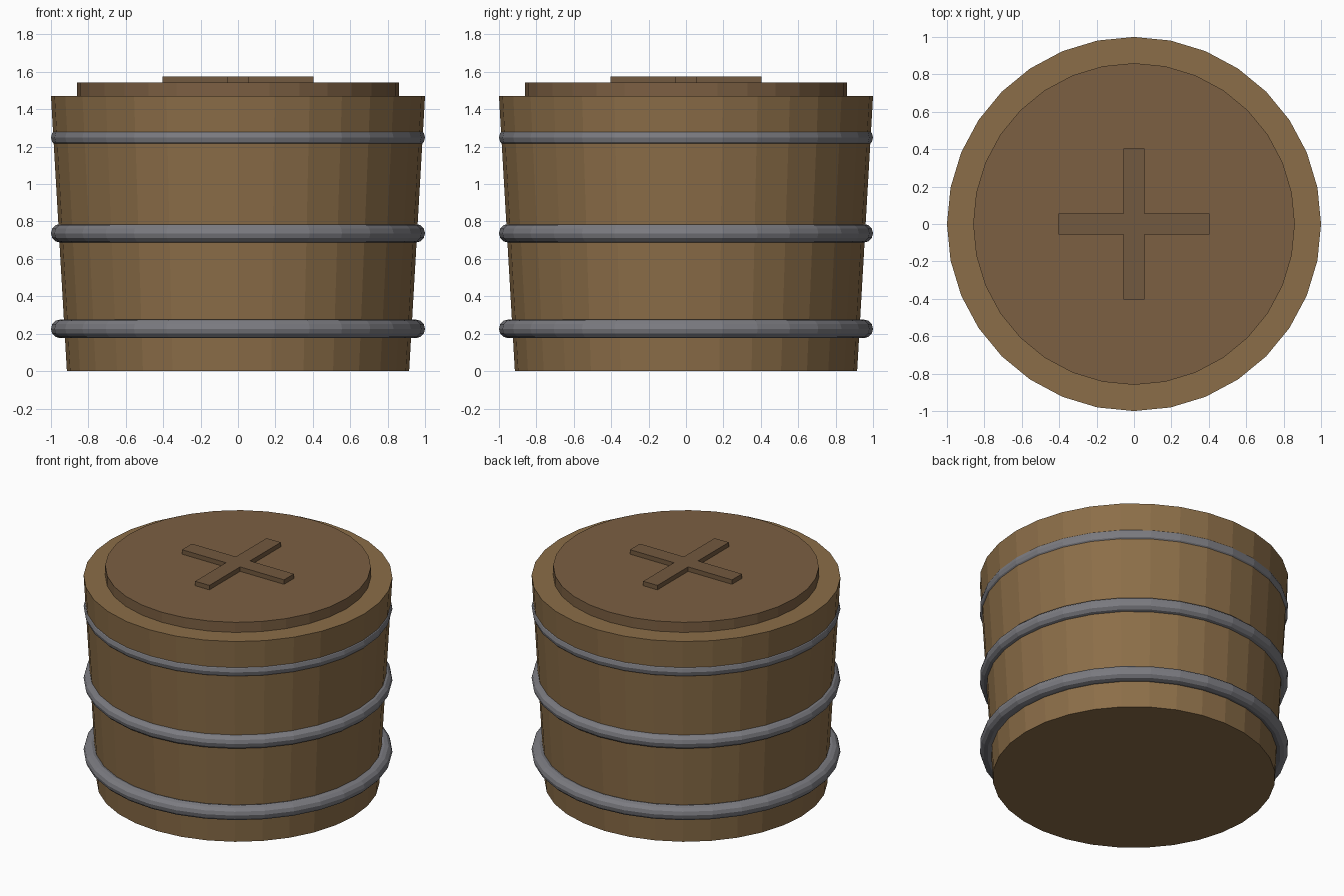
import bpy, bmesh
from math import pi

if "Cube" in bpy.data.objects:
    bpy.data.objects.remove(bpy.data.objects["Cube"])

SIDES = 32


def material(name, rgb):
    m = bpy.data.materials.new(name)
    m.diffuse_color = (*rgb, 1)
    m.use_nodes = True
    m.node_tree.nodes["Principled BSDF"].inputs["Base Color"].default_value = m.diffuse_color
    return m


wood = material("wood", (0.26, 0.155, 0.065))
lid_wood = material("lid_wood", (0.20, 0.115, 0.055))
handle_wood = material("handle_wood", (0.17, 0.10, 0.05))
iron = material("iron", (0.20, 0.20, 0.22))


def finish(name, mat):
    ob = bpy.context.object
    ob.name = name
    ob.data.materials.append(mat)
    return ob


def tapered(name, r_low, r_high, z0, z1, mat):
    bpy.ops.mesh.primitive_cone_add(vertices=SIDES, radius1=r_low, radius2=r_high,
                                    depth=z1 - z0, location=(0, 0, (z0 + z1) / 2))
    return finish(name, mat)


# Tapered tub and raised lid
tapered("barrel_body", 0.915, 1.0, 0, 1.47, wood)
tapered("lid", 0.86, 0.86, 1.47, 1.542, lid_wood)

# Three equal hoops, the upper ones sinking deeper into the taper
for name, z in (("lower_hoop", 0.226), ("middle_hoop", 0.737), ("upper_hoop", 1.249)):
    bpy.ops.mesh.primitive_torus_add(major_radius=0.95, minor_radius=0.05,
                                     major_segments=SIDES, minor_segments=12,
                                     location=(0, 0, z))
    finish(name, iron)

# Cross on the lid: one outline extruded upward
a, b = 0.403, 0.056
outline = [(b, b), (b, a), (-b, a), (-b, b), (-a, b), (-a, -b),
           (-b, -b), (-b, -a), (b, -a), (b, -b), (a, -b), (a, b)]
bm = bmesh.new()
face = bm.faces.new([bm.verts.new((x, y, 1.542)) for x, y in outline])
top = bmesh.ops.extrude_face_region(bm, geom=[face])["geom"]
bmesh.ops.translate(bm, vec=(0, 0, 0.032),
                    verts=[v for v in top if isinstance(v, bmesh.types.BMVert)])
bmesh.ops.recalc_face_normals(bm, faces=bm.faces)
mesh = bpy.data.meshes.new("lid_cross")
bm.to_mesh(mesh)
bm.free()
cross = bpy.data.objects.new("lid_cross", mesh)
bpy.context.collection.objects.link(cross)
mesh.materials.append(handle_wood)
